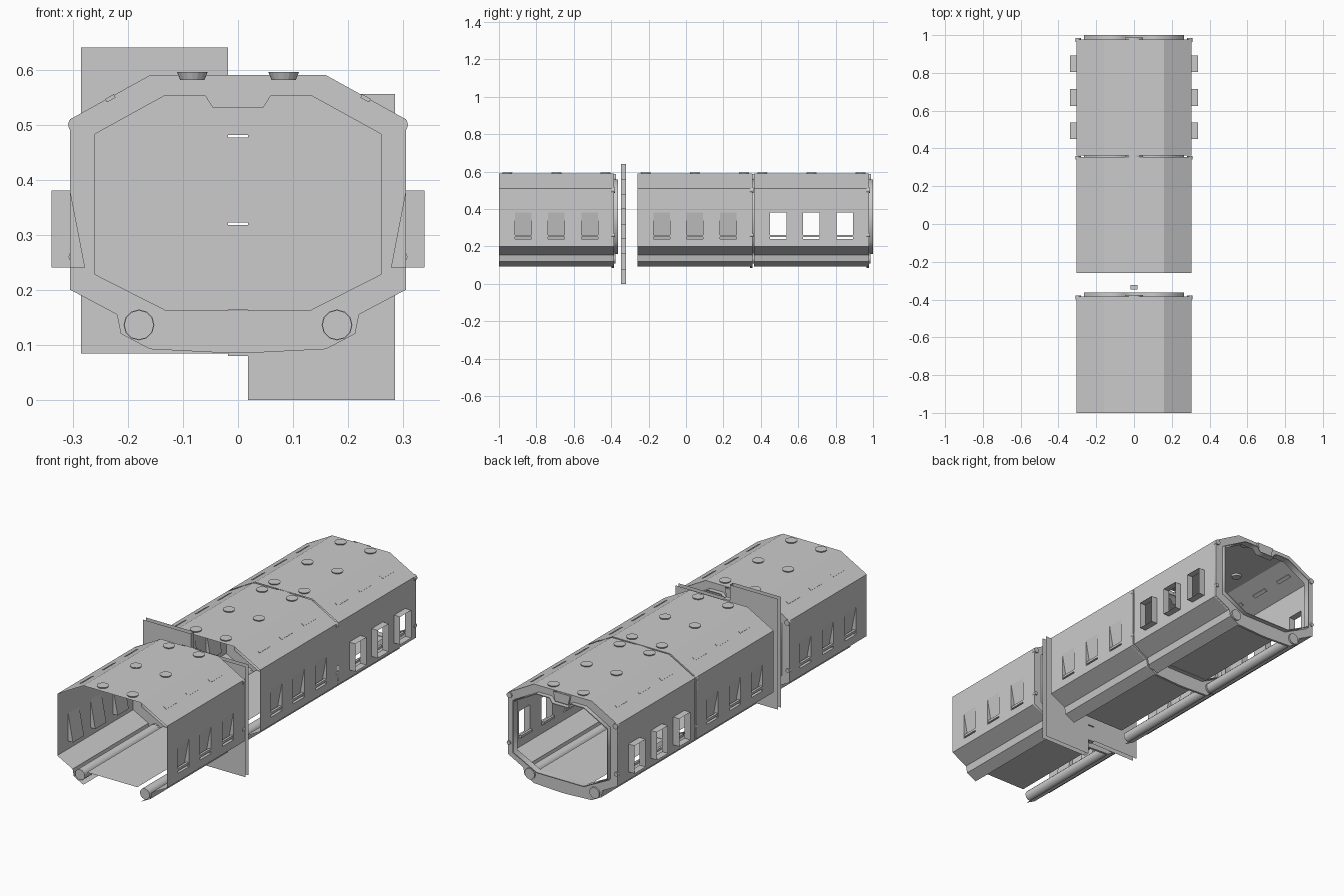
import bpy, bmesh, math
from mathutils import Vector

if "Cube" in bpy.data.objects:
    bpy.data.objects.remove(bpy.data.objects["Cube"])

L = 0.615                      # length of one corridor section
WIN = (0.13, 0.307, 0.485)     # window centres along a section
W = 0.044                      # half window width


def mesh_obj(name, verts, faces):
    me = bpy.data.meshes.new(name)
    me.from_pydata([tuple(v) for v in verts], [], faces)
    ob = bpy.data.objects.new(name, me)
    bpy.context.collection.objects.link(ob)
    return ob


def plate(name, loops, y0, y1):
    """Flat x-z outline (extra loops are holes) given depth along y."""
    cu = bpy.data.curves.new(name, 'CURVE')
    cu.dimensions = '2D'
    cu.fill_mode = 'BOTH'
    cu.extrude = (y1 - y0) / 2
    for pts in loops:
        sp = cu.splines.new('POLY')
        sp.points.add(len(pts) - 1)
        for p, (x, z) in zip(sp.points, pts):
            p.co = (x, z, 0, 1)
        sp.use_cyclic_u = True
    tmp = bpy.data.objects.new(name, cu)
    bpy.context.collection.objects.link(tmp)
    bpy.context.view_layer.update()
    me = bpy.data.meshes.new_from_object(tmp.evaluated_get(bpy.context.evaluated_depsgraph_get()))
    bpy.data.objects.remove(tmp)
    ob = bpy.data.objects.new(name, me)
    bpy.context.collection.objects.link(ob)
    ob.rotation_euler.x = math.pi / 2
    ob.location.y = (y0 + y1) / 2
    return ob


def rod(name, x, z, r, y0, y1, n=12):
    bpy.ops.mesh.primitive_cylinder_add(vertices=n, radius=r, depth=y1 - y0,
                                        location=(x, (y0 + y1) / 2, z),
                                        rotation=(math.pi / 2, 0, 0))
    ob = bpy.context.object
    ob.name = name
    bpy.ops.object.shade_smooth_by_angle(angle=math.radians(40))
    return ob


def both(half):
    """Mirror a right-hand outline running top to bottom."""
    return half + [(-x, z) for x, z in reversed(half)]


OUTER = both([(.16, .59), (.305, .51), (.305, .20), (.22, .155), (.213, .12), (.16, .092), (.02, .085)])
INNER = both([(.045, .53), (.06, .553), (.133, .553), (.26, .483), (.26, .228), (.13, .162)])
LIP = both([(.043, .534), (.058, .557), (.134, .557), (.264, .486), (.264, .225), (.131, .158)])
WALL = [(0, .59), (.16, .59), (.305, .51), (.305, .38), (.305, .24), (.305, .20),
        (.22, .155), (.213, .12), (.16, .092)]


def shell(y0):
    # roof, walls and pipe trough as one sheet with window openings
    ys = [0] + [c + s * W for c in WIN for s in (-1, 1)] + [L]
    prof = [(-x, z) for x, z in reversed(WALL[1:])] + WALL[1:]
    n = len(prof)
    verts = [(x, y0 + y, z) for y in ys for x, z in prof]
    faces = []
    for j in range(len(ys) - 1):
        for i in range(n - 1):
            a, b = prof[i], prof[i + 1]
            window = j % 2 == 1 and {a[1], b[1]} == {.38, .24}
            if not window:
                k = j * n + i
                faces.append((k, k + 1, k + n + 1, k + n))
    mesh_obj("corridor_shell", verts, faces)
    # raised floor panel
    f = .14
    mesh_obj("floor", [(-f, y0, .16), (f, y0, .16), (f, y0 + L, .16), (-f, y0 + L, .16)],
             [(0, 1, 2, 3)])


def windows(y0, opened):
    for s in (-1, 1):
        for c in WIN:
            a, b = y0 + c - W, y0 + c + W
            if opened:
                # protruding open window box
                v = [(s * x, y, z) for x in (.305, .339)
                     for y, z in ((a, .24), (b, .24), (b, .38), (a, .38))]
                mesh_obj("window_box", v, [(i, (i + 1) % 4, 4 + (i + 1) % 4, 4 + i) for i in range(4)])
            else:
                # slanted recess
                v = [(s * x, y, z) for y in (a, b)
                     for x, z in ((.305, .38), (.278, .24), (.305, .24))]
                mesh_obj("window_recess", v, [(0, 1, 4, 3), (1, 2, 5, 4), (0, 1, 2), (3, 4, 5)])
            # sill bar
            bpy.ops.mesh.primitive_cube_add(size=1, location=(s * .297, y0 + c, .256))
            bpy.context.object.name = "window_sill"
            bpy.context.object.scale = (.012, 2 * W, .012)


def roof_details(y0):
    for s in (-1, 1):
        # tapered round ceiling lamps
        for c in (.045, .3075, .57):
            bpy.ops.mesh.primitive_cone_add(vertices=16, radius1=.022, radius2=.028, depth=.015,
                                            location=(s * .083, y0 + c, .5885))
            bpy.context.object.name = "ceiling_lamp"
        # slots in the sloping roof
        for c in WIN:
            bpy.ops.mesh.primitive_cube_add(size=1, location=(s * .232, y0 + c, .548),
                                            rotation=(0, s * math.atan2(.08, .145), 0))
            bpy.context.object.name = "roof_slot"
            bpy.context.object.scale = (.018, .088, .007)


def end_frame(y):
    plate("end_frame", [OUTER, INNER], y - .012, y)
    plate("frame_lip", [LIP, INNER], y - .012, y + .022)
    plate("frame_key", [[(-.047, .588), (-.037, .541), (.037, .541), (.047, .588)]], y - .012, y + .01)
    for s in (-1, 1):
        rod("frame_bolt", s * .295, .50, .014, y - .014, y + .006)
        rod("frame_bolt", s * .298, .26, .010, y - .014, y + .006)
        rod("pipe_collar", s * .18, .136, .028, y - .02, y + .008)


def section(y0, opened):
    shell(y0)
    windows(y0, opened)
    roof_details(y0)
    end_frame(y0 + L - .0)
    for s in (-1, 1):
        rod("floor_pipe", s * .18, .136, .027, y0 + .002, y0 + L)


section(-1.0, False)
section(-.26, False)
section(.363, True)


# interlocking door leaves: two skins joined only along the toothed edge
def door(name, side, base):
    t, z0, h = .018, base, .556
    teeth = []
    for i in range(7):
        x = (-t if i % 2 == 0 else t) * -side
        teeth += [(x, z0 + i * h / 7), (x, z0 + (i + 1) * h / 7)]
    out = [(side * .285, z0 + h), (side * .285, z0)]
    pts = teeth + out
    n, m = len(pts), len(teeth)
    verts = [(x, y, z) for y in (-.348, -.322) for x, z in pts]
    faces = [tuple(range(n)), tuple(range(n, 2 * n))]
    faces += [(i, i + 1, n + i + 1, n + i) for i in range(m - 1)]
    mesh_obj(name, verts, faces)


door("door_leaf_left", -1, .084)
door("door_leaf_right", 1, 0)

# consistent outward normals
for ob in bpy.data.objects:
    if ob.type == 'MESH':
        bm = bmesh.new()
        bm.from_mesh(ob.data)
        bmesh.ops.remove_doubles(bm, verts=bm.verts, dist=1e-5)
        bmesh.ops.recalc_face_normals(bm, faces=bm.faces)
        bm.to_mesh(ob.data)
        bm.free()
